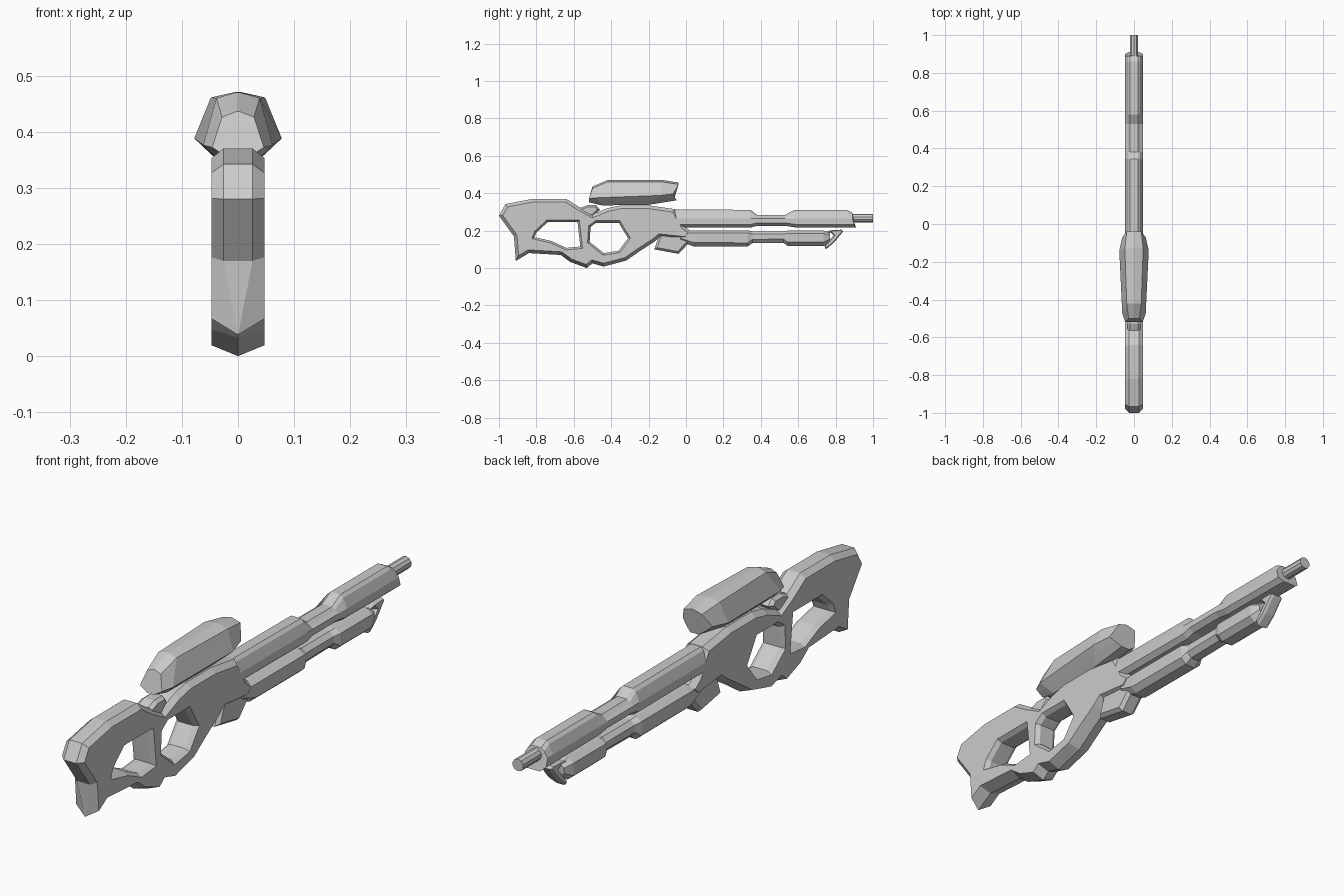
import bpy, bmesh
from mathutils import Vector

if "Cube" in bpy.data.objects:
    bpy.data.objects.remove(bpy.data.objects["Cube"])


def finish(name, bm):
    bmesh.ops.remove_doubles(bm, verts=bm.verts, dist=1e-5)
    bmesh.ops.recalc_face_normals(bm, faces=bm.faces)
    me = bpy.data.meshes.new(name)
    bm.to_mesh(me)
    bm.free()
    ob = bpy.data.objects.new(name, me)
    bpy.context.collection.objects.link(ob)
    return ob


def inset_loop(pts, d):
    """Mitred offset to the left of a closed loop."""
    out, n = [], len(pts)
    for i in range(n):
        a, b, c = pts[i - 1], pts[i], pts[(i + 1) % n]
        u, v = (b - a).normalized(), (c - b).normalized()
        n1, n2 = Vector((-u.y, u.x)), Vector((-v.y, v.x))
        out.append(b + (n1 + n2) / max(1 + n1.dot(n2), 0.4) * d)
    return out


def plate(name, outer, w, inset, edge, holes=(), hole_inset=0.011, hole_edge=0.03):
    """Side profile (y, z) given thickness, with chamfered rims; edge(z) is the flat rim half-width."""
    bm = bmesh.new()
    caps = {1: [], -1: []}
    for k, loop in enumerate([outer, *holes]):
        pts = [Vector(p) for p in loop]
        area = sum(pts[i - 1].cross(pts[i]) for i in range(len(pts)))
        if (area > 0) == (k > 0):      # outer runs anticlockwise, holes clockwise
            pts.reverse()
        inner = inset_loop(pts, hole_inset if k else inset)
        n = len(pts)
        rings = []
        for s in (-1, 1):
            rim = [bm.verts.new((s * (hole_edge if k else edge(p.y)), p.x, p.y)) for p in pts]
            side = [bm.verts.new((s * w, p.x, p.y)) for p in inner]
            rings += [side, rim] if s < 0 else [rim, side]
            caps[s] += [bm.edges.new((side[i - 1], side[i])) for i in range(n)]
        for a, b in zip(rings, rings[1:]):
            for i in range(n):
                bm.faces.new((a[i - 1], a[i], b[i], b[i - 1]))
    for s in (-1, 1):
        bmesh.ops.triangle_fill(bm, use_beauty=True, use_dissolve=False,
                                edges=caps[s], normal=(s, 0, 0))
    bmesh.ops.dissolve_degenerate(bm, dist=1e-5, edges=bm.edges)
    return finish(name, bm)


def loft(name, halves):
    """Skin through mirrored half sections (x >= 0, top to bottom)."""
    bm = bmesh.new()
    rings = []
    for h in halves:
        full = list(h) + [(-x, y, z) for x, y, z in reversed(h)]
        rings.append([bm.verts.new(p) for p in full])
    for a, b in zip(rings, rings[1:]):
        for i in range(len(a)):
            bm.faces.new((a[i - 1], a[i], b[i], b[i - 1]))
    bm.faces.new(rings[0])
    bm.faces.new(rings[-1])
    return finish(name, bm)


# Stock, grip and receiver in one plate with two openings
plate("stock_and_receiver",
      [(-1, .28), (-.965, .342), (-.82, .37), (-.64, .37), (-.57, .325), (-.5, .287),
       (-.42, .32), (-.35, .335), (-.2, .335), (-.06, .315), (-.01, .225), (.035, .19),
       (.0, .15), (-.14, .165), (-.17, .14), (-.24, .095), (-.32, .04), (-.44, .008),
       (-.50, .025), (-.53, 0), (-.62, .033), (-.67, .07), (-.84, .08), (-.91, .038),
       (-.92, .17)],
      .047, .017, lambda z: .026 if z > .16 else 0,
      holes=[[(-.74, .245), (-.58, .245), (-.565, .115), (-.64, .108), (-.72, .145),
              (-.81, .165), (-.8, .19)],
             [(-.48, .242), (-.36, .242), (-.31, .16), (-.36, .093), (-.44, .08),
              (-.515, .14), (-.51, .22)]])

# Small knuckle between stock and receiver
plate("rear_knuckle",
      [(-.57, .32), (-.53, .336), (-.48, .336), (-.46, .312), (-.5, .275), (-.56, .275)],
      .034, .01, lambda z: .02)


# Barrel shroud
def shroud_section(y, top, bottom, yb=None):
    yb = y if yb is None else yb
    mid = min(.265, top - .015)
    return [(.02, y, top), (.032, y, top - .01), (.047, y, mid),
            (.047, (y + yb) / 2, bottom + .016), (.028, yb, bottom)]


loft("barrel_shroud", [shroud_section(*s) for s in (
    (-.2, .325, .225), (-.06, .314, .218), (.345, .311, .216), (.38, .284, .226),
    (.53, .284, .226), (.58, .311, .218), (.86, .311, .216, .88), (.89, .295, .216, .91))])

# Muzzle
bpy.ops.mesh.primitive_cylinder_add(vertices=10, radius=.023, depth=.2,
                                    location=(0, .9, .267), rotation=(1.570796, 0, 0))
bpy.context.object.name = "muzzle"


# Fore-end under the barrel
def fore_section(y, top, bottom, w):
    return [(w * .5, y, top), (w, y, top - .015), (w, y, bottom + .02), (w * .5, y, bottom)]


loft("fore_end", [fore_section(*s) for s in (
    (-.03, .2, .14, .042), (.04, .202, .116, .046), (.33, .202, .115, .046),
    (.355, .196, .133, .036), (.52, .196, .135, .036), (.545, .2, .118, .046),
    (.735, .2, .118, .046), (.77, .19, .135, .03))])

# Angled blade at the tip of the fore-end
plate("tip_blade",
      [(.735, .19), (.775, .19), (.79, .175), (.74, .118), (.748, .1), (.79, .135),
       (.84, .195), (.83, .205), (.78, .203)],
      .026, .005, lambda z: .016)

# Block under the receiver
plate("under_block",
      [(-.14, .185), (-.17, .1), (-.04, .076), (.035, .155), (.02, .19)],
      .036, .012, lambda z: .022)


# Scope housing: top, shoulder, widest edge, lower edge, keel
def scope_section(yt, ym, yb, top, mid, bottom, w):
    return [(w * .05, yt, top), (w * .62, yt, top - .01), (w, ym, mid),
            (w * .66, (ym + yb) / 2, (mid + bottom) / 2), (w * .3, yb, bottom)]


loft("scope", [scope_section(*s) for s in (
    (-.5, -.518, -.52, .436, .372, .352, .046),
    (-.42, -.475, -.45, .47, .376, .335, .062),
    (-.13, -.14, -.2, .471, .388, .338, .078),
    (-.04, -.07, -.05, .457, .396, .362, .062))])
